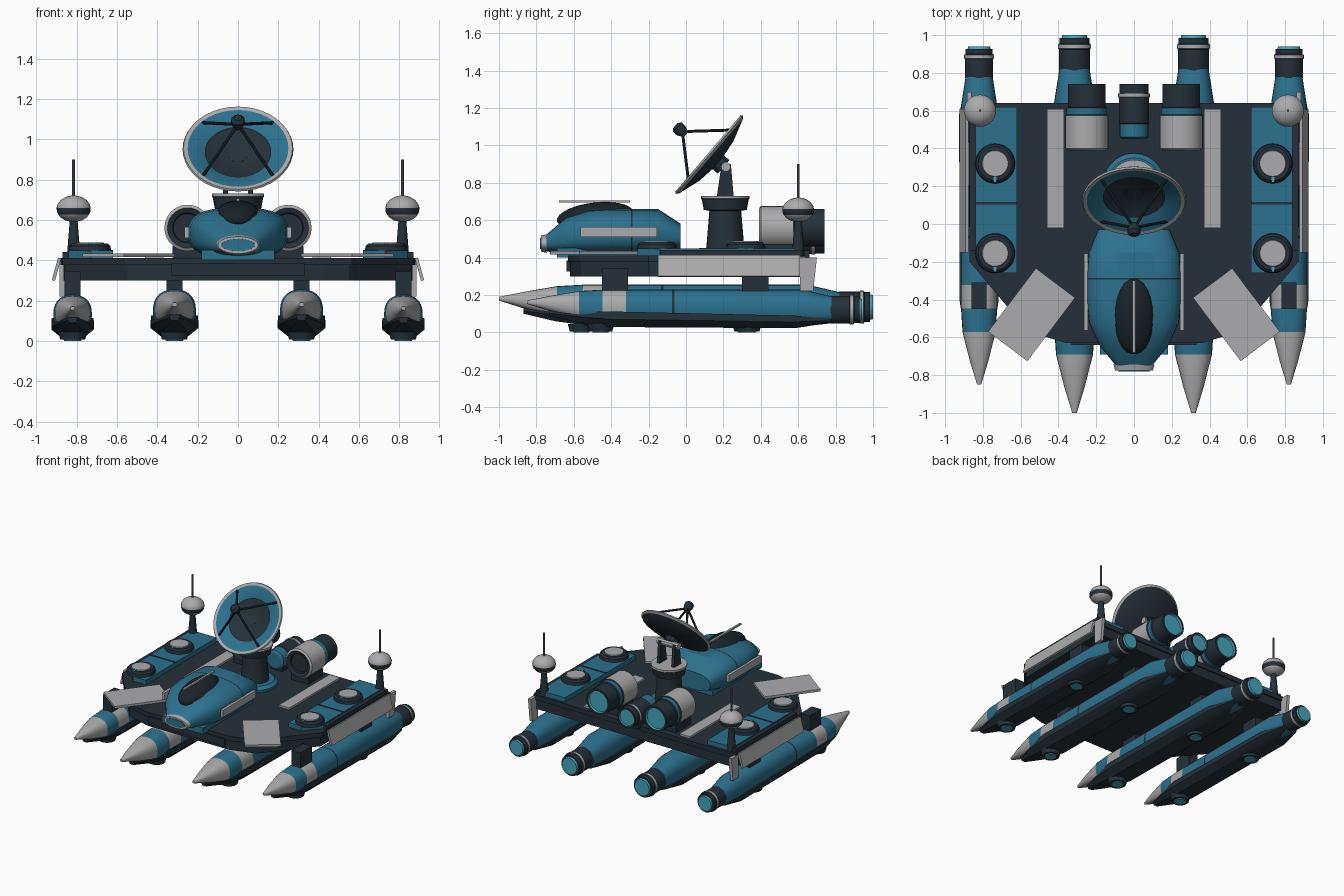
import bpy, bmesh, math
from mathutils import Matrix, Vector

cube = bpy.data.objects.get("Cube")
if cube:
    bpy.data.objects.remove(cube, do_unlink=True)

COLOURS = {
    "dark": (0.018, 0.03, 0.041),
    "black": (0.010, 0.017, 0.023),
    "blue": (0.025, 0.165, 0.27),
    "grey": (0.41, 0.41, 0.42),
    "steel": (0.12, 0.13, 0.14),
    "cyan": (0.06, 0.38, 0.49),
}
MATS = {}
for key, rgb in COLOURS.items():
    m = bpy.data.materials.new(key + " paint")
    m.use_nodes = True
    m.diffuse_color = (*rgb, 1)
    m.node_tree.nodes["Principled BSDF"].inputs["Base Color"].default_value = (*rgb, 1)
    MATS[key] = m
made = []


def finish(name, bm, keys, matrix=Matrix()):
    bmesh.ops.recalc_face_normals(bm, faces=bm.faces)
    mesh = bpy.data.meshes.new(name)
    bm.to_mesh(mesh)
    bm.free()
    mesh.transform(matrix)
    for k in keys:
        mesh.materials.append(MATS[k])
    ob = bpy.data.objects.new(name, mesh)
    bpy.context.collection.objects.link(ob)
    made.append(ob)
    return ob


def skin(name, rings, mats, matrix=Matrix()):
    """Bridge point rings; one colour per segment, ends capped."""
    bm = bmesh.new()
    keys = list(dict.fromkeys(mats))
    loops = [[bm.verts.new(p) for p in ring] for ring in rings]
    for a, b, k in zip(loops, loops[1:], mats):
        for i in range(len(a)):
            j = (i + 1) % len(a)
            bm.faces.new((a[i], a[j], b[j], b[i])).material_index = keys.index(k)
    for loop, k in ((loops[0], mats[0]), (loops[-1], mats[-1])):
        bm.faces.new(loop).material_index = keys.index(k)
    return finish(name, bm, keys, matrix)


def loft(name, stations, mats, matrix=Matrix(), n=28, power=2):
    """Superellipse sections (y, rx, rz, centre z) along y."""
    def point(y, rx, rz, oz, a):
        c, s = math.cos(a), math.sin(a)
        return (rx * math.copysign(abs(c) ** (2 / power), c), y,
                oz + rz * math.copysign(abs(s) ** (2 / power), s))
    rings = [[point(*st, math.tau * i / n) for i in range(n)] for st in stations]
    return skin(name, rings, mats, matrix)


def lathe(name, profile, mats, loc=(0, 0, 0), axis=(0, 0, 1), n=28):
    """Spin (height, radius) pairs around an axis."""
    if isinstance(mats, str):
        mats = [mats] * (len(profile) - 1)
    turn = Vector((0, 1, 0)).rotation_difference(Vector(axis)).to_matrix().to_4x4()
    return loft(name, [(h, r, r, 0) for h, r in profile], mats,
                Matrix.Translation(loc) @ turn, n)


def rod(name, a, b, r, mat):
    d = Vector(b) - Vector(a)
    return lathe(name, [(0, r), (d.length, r)], mat, a, d.normalized(), 10)


def prism(name, poly, z0, z1, mat, matrix=Matrix()):
    return skin(name, [[(x, y, z) for x, y in poly] for z in (z0, z1)], [mat], matrix)


def box(name, centre, size, mat, rot=Matrix()):
    x, y, z = (v / 2 for v in size)
    return prism(name, [(-x, -y), (x, -y), (x, y), (-x, y)], -z, z, mat,
                 Matrix.Translation(centre) @ rot)


def both(half):
    """Close a right-hand outline with its mirror image."""
    return half + [(-x, y) for x, y in reversed(half)]


# Floats: tube, keel, nozzle and underside jets
def pontoon(name, x, y, scale):
    M = Matrix.Translation((x, y, 0)) @ Matrix.Scale(scale, 4)
    w, h, c = 0.107, 0.11, 0.145
    loft(name + "_tube", [
        (-1, .012, .01, .18), (-.86, .055, .046, .172), (-.69, .098, .09, .157),
        (-.55, w, h, c), (-.41, w, h, c), (-.135, w, h, c), (-.12, w, h, c),
        (.65, w, h, c), (.82, .08, .08, .135)],
        ["grey", "grey", "blue", "grey", "blue", "dark", "blue", "blue"], M, power=2.4)
    keel = [(-.87, .025, .13, .1), (-.7, .085, .13, .06), (-.5, .116, .125, .032),
            (.6, .118, .1, .025), (.82, .07, .08, .06)]
    skin(name + "_keel", [[(-a, v, t), (a, v, t), (a, v, (t + b) / 2), (a * .6, v, b),
                           (-a * .6, v, b), (-a, v, (t + b) / 2)] for a, v, t, b in
                          [(a, v, t, b) for v, a, t, b in keel]], ["dark"] * 4, M)
    nozzle = [(.78, .076), (.82, .083), (.925, .083), (.93, .088), (.95, .088),
              (.955, .08), (.985, .08), (.985, .068), (1, .064)]
    loft(name + "_nozzle", [(t, r, r, .135) for t, r in nozzle],
         ["dark", "dark", "dark", "grey", "dark", "dark", "dark", "cyan"], M)
    for v in (-.56, .32):
        p = M @ Vector((0, v, 0))
        lathe(name + "_jet", [(0, .042), (.006, .045), (.006, .062), (.045, .072)],
              ["cyan", "dark", "dark"], p, n=20)


for s in (-1, 1):
    pontoon("inner_float", s * .315, 0, 1)
    pontoon("outer_float", s * .82, .045, .895)
    for x in (.315, .82):
        box("front_strut", (s * x, -.38, .285), (.08, .14, .12), "dark")
        box("rear_strut", (s * x, .37, .27), (.08, .14, .12), "dark")

# Deck
outline = both([(.36, -.63), (.56, -.57), (.87, -.2), (.88, .64)])
prism("deck_core", [(x * .985, y * .985) for x, y in outline], .3, .385, "dark")
prism("deck_plate", outline, .375, .412, "dark")
box("deck_bow_beam", (0, -.615, .355), (.66, .05, .06), "dark")

for s in (-1, 1):
    # Blue side decks with round hatches
    edge = [(.62, -.26), (.73, -.26), (.84, -.14), (.84, .62), (.62, .62)]
    prism("side_deck", [(s * x, y) for x, y in edge], .405, .448, "blue")
    box("side_deck_seam", (s * .73, .11, .448), (.222, .014, .006), "dark")
    box("side_deck_trim", (s * .855, .24, .425), (.03, .76, .03), "dark")
    for y in (.32, -.155):
        lathe("hatch", [(.445, .106), (.47, .102), (.482, .09), (.482, .07), (.488, .068)],
              ["dark", "dark", "dark", "grey"], (s * .735, y, 0))
        box("hatch_mark", (s * .735, y - .085, .484), (.016, .03, .008), "cyan")
    # Grey deck strips, bow plates and side skirts
    box("deck_strip", (s * .415, .295, .417), (.09, .63, .02), "grey")
    box("bow_plate", (s * .542, -.48, .425), (.26, .42, .018), "grey",
        Matrix.Rotation(s * math.radians(37), 4, "Z"))
    box("side_skirt", (s * .9, .23, .355), (.016, .76, .115), "grey",
        Matrix.Rotation(-s * .27, 4, "Y"))
    side = Matrix(((0, 0, s, 0), (1, 0, 0, 0), (0, 1, 0, 0), (0, 0, 0, 1)))
    prism("stern_fin", [(.61, .22), (.68, .22), (.7, .4), (.61, .4)], .86, .885, "grey", side)
    # Sensor masts
    at = (s * .815, .6, 0)
    lathe("mast", [(.4, .034), (.44, .032), (.6, .019)], "dark", at, n=16)
    ball = [(.655 + .066 * math.sin(a), .085 * math.cos(a))
            for a in [math.radians(d) for d in (-85, -60, -40, -25, -12, 3, 20, 40, 60, 75, 87)]]
    lathe("sensor_ball", ball, ["grey"] * 3 + ["dark"] * 2 + ["grey"] * 5, at)
    rod("sensor_rod", (s * .815, .6, .71), (s * .815, .6, .9), .007, "steel")

# Cabin
loft("cabin", [
    (-.77, .08, .03, .475), (-.755, .092, .04, .475), (-.64, .185, .1, .515),
    (-.52, .238, .122, .532), (-.4, .25, .126, .535), (-.295, .25, .126, .535),
    (-.285, .25, .126, .535), (-.15, .24, .123, .537), (-.03, .19, .07, .512)],
    ["blue"] * 5 + ["dark"] + ["blue"] * 2, n=32, power=2.7)
box("cabin_base", (0, -.38, .425), (.36, .62, .05), "blue")
loft("nose_ring", [(-.776, .1, .042, .475), (-.745, .108, .05, .475)], ["grey"])
loft("nose_panel", [(-.78, .082, .03, .475), (-.76, .085, .032, .475)], ["blue"])
angles = [math.radians(d) for d in range(-84, 85, 14)]
loft("canopy", [(-.485 + .205 * math.sin(a), .11 * math.cos(a), .075 * math.cos(a),
                 .62 + .02 * math.sin(a)) for a in angles], ["black"] * (len(angles) - 1))
box("canopy_ridge", (0, -.49, .7), (.016, .38, .012), "grey")
for s in (-1, 1):
    box("cabin_side_panel", (s * .255, -.36, .537), (.022, .41, .055), "grey")

# Dish pedestal
lathe("pedestal_base", [(.4, .165), (.43, .165), (.45, .14)], "blue", (0, .21, 0))
lathe("pedestal", [(.42, .105), (.47, .1), (.65, .085), (.655, .115), (.71, .125),
                   (.715, .13), (.73, .13)], ["dark"] * 5 + ["grey"], (0, .21, 0))
for s in (-1, 1):
    side = Matrix(((0, 0, s, 0), (1, 0, 0, 0), (0, 1, 0, 0), (0, 0, 0, 1)))
    prism("yoke_arm", [(.165, .725), (.255, .725), (.24, .9), (.19, .9)], .05, .075, "dark", side)
rod("yoke_pin", (-.09, .213, .885), (.09, .213, .885), .026, "grey")

# Dish with feed on four legs
aim = Vector((0, -.76, .65)).normalized()
hub = Vector((0, .125, .95))
lathe("dish", [(-.065, .03), (-.05, .14), (-.012, .262), (0, .275), (.01, .27), (.007, .25),
               (-.022, .165), (-.026, .16), (-.045, .02)],
      ["dark", "dark", "grey", "grey", "grey", "blue", "black", "dark"], hub, aim, 40)
rod("dish_mount", hub - aim * .1, hub - aim * .04, .05, "dark")
lathe("feed_horn", [(.165, .018), (.2, .034), (.225, .034), (.24, .018)], "dark", hub, aim, 16)
up = Vector((0, .65, .76)).normalized()
for a in (45, 135, 225, 315):
    a = math.radians(a)
    foot = hub + .245 * (Vector((1, 0, 0)) * math.cos(a) + up * math.sin(a))
    rod("feed_leg", foot, hub + aim * .19, .008, "dark")

# Stern engines
for s in (-1, 1):
    lathe("main_engine", [(.41, .07), (.4, .075), (.39, .1), (.4, .115), (.575, .115),
                          (.58, .108), (.615, .108), (.62, .1), (.74, .1), (.74, .085),
                          (.725, .08)],
          ["dark", "dark", "grey", "grey", "dark", "blue", "dark", "dark", "dark", "cyan"],
          (s * .25, 0, .56), (0, 1, 0))
    box("engine_saddle", (s * .25, .5, .435), (.15, .18, .07), "dark")
lathe("centre_engine", [(.45, .06), (.46, .076), (.53, .076), (.535, .08), (.67, .08),
                        (.672, .084), (.69, .084), (.692, .078), (.74, .078), (.74, .066),
                        (.73, .062)],
      ["blue", "blue", "dark", "dark", "grey", "grey", "dark", "dark", "dark", "cyan"],
      (0, 0, .5), (0, 1, 0))
box("centre_saddle", (0, .57, .425), (.1, .18, .06), "dark")

# Shading
bpy.ops.object.select_all(action="DESELECT")
for ob in made:
    ob.select_set(True)
bpy.context.view_layer.objects.active = made[0]
bpy.ops.object.shade_smooth_by_angle(angle=math.radians(32))
